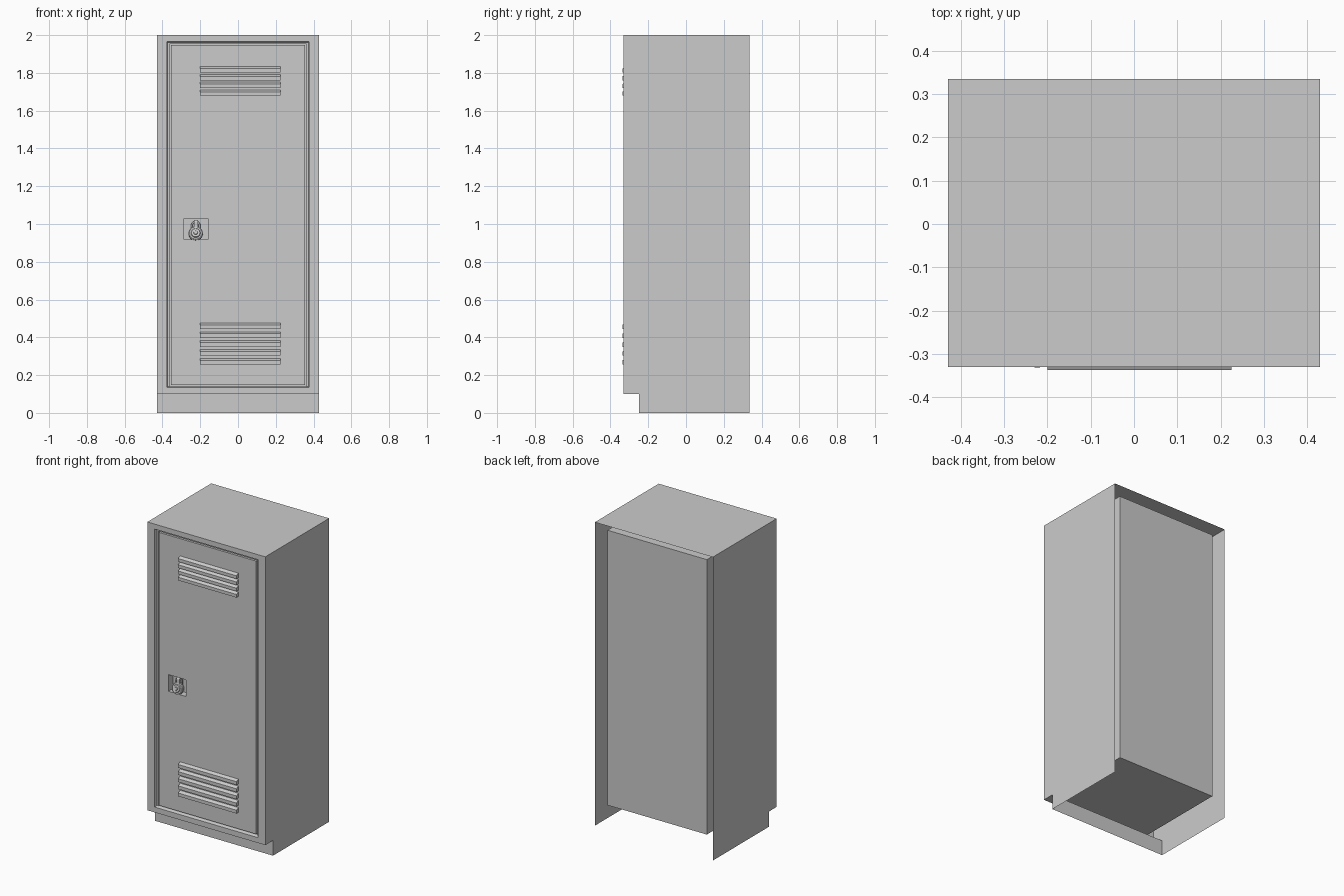
import bpy, bmesh, math
from mathutils import Matrix

if "Cube" in bpy.data.objects:
    bpy.data.objects.remove(bpy.data.objects["Cube"])

DOOR_Y = -0.318


def finish(bm, name, smooth=False):
    bmesh.ops.remove_doubles(bm, verts=bm.verts, dist=1e-5)
    bmesh.ops.recalc_face_normals(bm, faces=bm.faces)
    me = bpy.data.meshes.new(name)
    bm.to_mesh(me)
    bm.free()
    ob = bpy.data.objects.new(name, me)
    bpy.context.collection.objects.link(ob)
    if smooth:
        bpy.ops.object.select_all(action='DESELECT')
        ob.select_set(True)
        bpy.context.view_layer.objects.active = ob
        bpy.ops.object.shade_smooth_by_angle(angle=math.radians(35))
    return ob


def nested_rects(bm, rects, cap_start=False, cap_end=True):
    """Bridge successive upright rectangles (x0, x1, z0, z1, y)."""
    loops = [[bm.verts.new((x, y, z)) for x, z in ((a, c), (b, c), (b, d), (a, d))]
             for a, b, c, d, y in rects]
    for p, q in zip(loops, loops[1:]):
        for i in range(4):
            j = (i + 1) % 4
            bm.faces.new((p[i], p[j], q[j], q[i]))
    if cap_start:
        bm.faces.new(loops[0])
    if cap_end:
        bm.faces.new(loops[-1])


def prism(bm, profile, x0, x1):
    """Solid from a (y, z) profile, extruded along x."""
    a = [bm.verts.new((x0, y, z)) for y, z in profile]
    b = [bm.verts.new((x1, y, z)) for y, z in profile]
    bm.faces.new(a)
    bm.faces.new(b)
    for i in range(len(a)):
        j = (i + 1) % len(a)
        bm.faces.new((a[i], a[j], b[j], b[i]))


# Cabinet: sides, top and toe kick, open at the back and underneath
bm = bmesh.new()
side = [(-.25, 0), (-.25, .1), (-.33, .1), (-.33, 2), (.335, 2), (.335, 0)]
L = [bm.verts.new((-.43, y, z)) for y, z in side]
R = [bm.verts.new((.43, y, z)) for y, z in side]
bm.faces.new(L)
bm.faces.new(R)
for i in (0, 1, 3):
    bm.faces.new((L[i], L[i + 1], R[i + 1], R[i]))
# Front frame, door rebate and inner compartment
nested_rects(bm, [(-.43, .43, .1, 2, -.33),
                  (-.377, .377, .135, 1.967, -.33),
                  (-.372, .372, .14, 1.962, -.312),
                  (-.362, .362, .14, 1.952, -.312),
                  (-.362, .362, .14, 1.952, .30)])
finish(bm, "cabinet")

# Door with the latch pocket
bm = bmesh.new()
pocket = (-.285, -.158, .918, 1.028)
nested_rects(bm, [(-.355, .355, .148, 1.947, -.265),
                  (-.355, .355, .148, 1.947, DOOR_Y),
                  (*pocket, DOOR_Y),
                  (*pocket, -.272)], cap_start=True)
finish(bm, "door")


# Louvre vents
def vent(name, top, count, pitch, height):
    bm = bmesh.new()
    for k in range(count):
        z = top - k * pitch
        prism(bm, [(DOOR_Y + .003, z), (-.337, z - .012),
                   (-.337, z - height), (DOOR_Y + .003, z - height)], -.2, .225)
    finish(bm, name)


vent("upper_vent", 1.835, 4, .041, .033)
vent("lower_vent", .478, 5, .047, .034)

# Latch tab in the pocket
bm = bmesh.new()
prism(bm, [(-.272, .955), (-.272, 1.02), (-.302, 1.02), (-.308, 1.01), (-.308, .955)],
      -.234, -.211)
finish(bm, "latch_tab")

# Padlock: round body, dial and knob, tilted so the bottom hangs forward
tilt = Matrix.Translation((-.224, -.307, .95)) @ Matrix.Rotation(math.radians(-14), 4, 'X')


def disc(bm, r1, r2, y0, y1):
    m = (tilt @ Matrix.Translation((0, (y0 + y1) / 2, 0))
         @ Matrix.Rotation(math.radians(90), 4, 'X'))
    bmesh.ops.create_cone(bm, cap_ends=True, segments=24, radius1=r1, radius2=r2,
                          depth=abs(y1 - y0), matrix=m)


for name, parts in (("padlock_body", [(.038, .038, .010, -.006), (.038, .033, -.006, -.010)]),
                    ("padlock_dial", [(.025, .022, -.010, -.016)]),
                    ("padlock_knob", [(.011, .009, -.016, -.023)])):
    bm = bmesh.new()
    for p in parts:
        disc(bm, *p)
    ob = finish(bm, name, smooth=True)

# Padlock shackle
pts = [(-.021, .02)] + [(-.021 * math.cos(a), .042 + .021 * math.sin(a))
                        for a in (math.pi * i / 10 for i in range(11))] + [(.021, .02)]
cu = bpy.data.curves.new("padlock_shackle", 'CURVE')
cu.dimensions = '3D'
cu.bevel_depth = .005
cu.bevel_resolution = 2
sp = cu.splines.new('POLY')
sp.points.add(len(pts) - 1)
for p, (x, z) in zip(sp.points, pts):
    p.co = (x, 0, z, 1)
shackle = bpy.data.objects.new("padlock_shackle", cu)
shackle.matrix_world = tilt
bpy.context.collection.objects.link(shackle)
